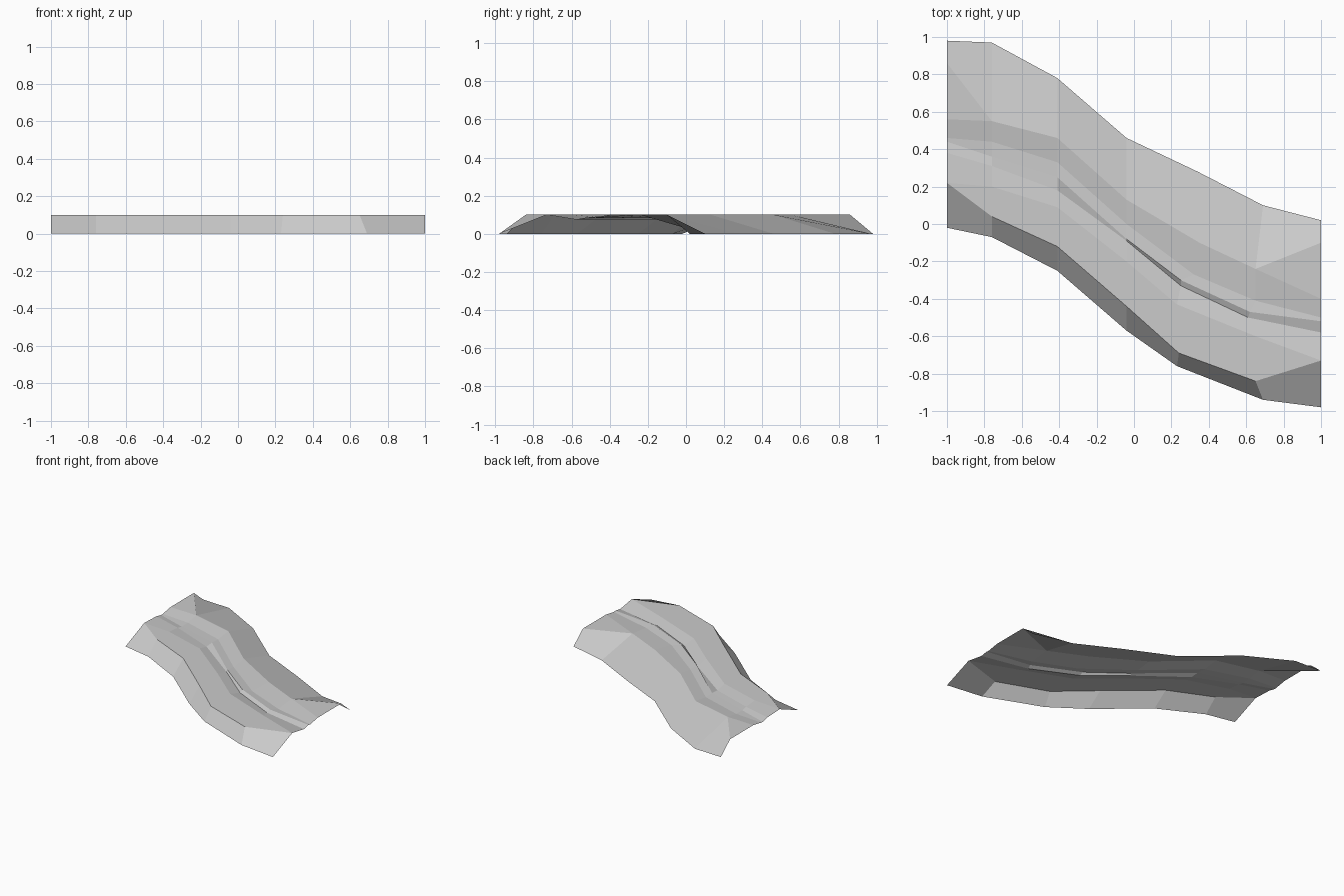
import bpy
import bmesh

cube = bpy.data.objects.get("Cube")
if cube:
    bpy.data.objects.remove(cube, do_unlink=True)


def make_material(name, colour):
    material = bpy.data.materials.new(name)
    material.use_nodes = True
    material.diffuse_color = colour
    shader = next(n for n in material.node_tree.nodes if n.type == "BSDF_PRINCIPLED")
    shader.inputs["Base Color"].default_value = colour
    return material


def level(height):
    return [height] * len(STATIONS)


# Stations along the winding bank; the fifth one is skewed across its width
STATIONS = [-1, -.76, -.41, -.04, .28, .65, 1]
GROUND, CREST = 0, .1

# Long rails from the back foot to the front foot: skew, widening, y values, heights
RAILS = {
    "back_foot": (.06, .04, [.98, .97, .78, .46, .28, .10, .02], level(GROUND)),
    "back_ridge": (.07, 0, [.86, .55, .46, .13, -.10, -.24, -.10], level(CREST)),
    "path_back_top": (.07, 0, [.56, .55, .46, .13, -.10, -.24, -.40], level(CREST)),
    "path_back": (.04, 0, [.46, .44, .33, 0, -.27, -.41, -.50], level(.082)),
    "step_upper": (-.03, -.03, [.44, .36, .25, -.08, -.30, -.47, -.52],
                   [.08, .08, .086, .09, .09, .09, .086]),
    "step_lower": (-.03, -.04, [.38, .31, .18, -.09, -.33, -.50, -.58],
                   [.094, .09, .08, .075, .075, .075, .075]),
    "path_front_top": (-.05, 0, [.22, .20, .09, -.20, -.43, -.60, -.73], level(CREST)),
    "front_ridge": (-.04, 0, [.22, .04, -.12, -.44, -.69, -.84, -.73], level(CREST)),
    "front_foot": (-.05, .04, [-.02, -.07, -.25, -.57, -.76, -.94, -.98], level(GROUND)),
}

# Lay out the vertices of every rail
bm = bmesh.new()
rows = []
for skew, widening, depths, heights in RAILS.values():
    row = []
    for i, (x, y, z) in enumerate(zip(STATIONS, depths, heights)):
        if i == len(STATIONS) - 3:
            x += skew
        elif i == len(STATIONS) - 2:
            x += widening
        row.append(bm.verts.new((x, y, z)))
    rows.append(row)

# Bridge neighbouring rails with an open sheet of flat faces
for back, front in zip(rows, rows[1:]):
    for i in range(len(STATIONS) - 1):
        bm.faces.new((back[i], front[i], front[i + 1], back[i + 1]))

# Close the pointed terraces where two rails meet
bmesh.ops.remove_doubles(bm, verts=bm.verts[:], dist=.001)
bmesh.ops.dissolve_degenerate(bm, edges=bm.edges[:], dist=.001)
bm.normal_update()

mesh = bpy.data.meshes.new("winding_bank")
bm.to_mesh(mesh)
bm.free()
mesh.materials.append(make_material("pale_grey", (.6, .6, .6, 1)))
bank = bpy.data.objects.new("winding_bank", mesh)
bpy.context.collection.objects.link(bank)
